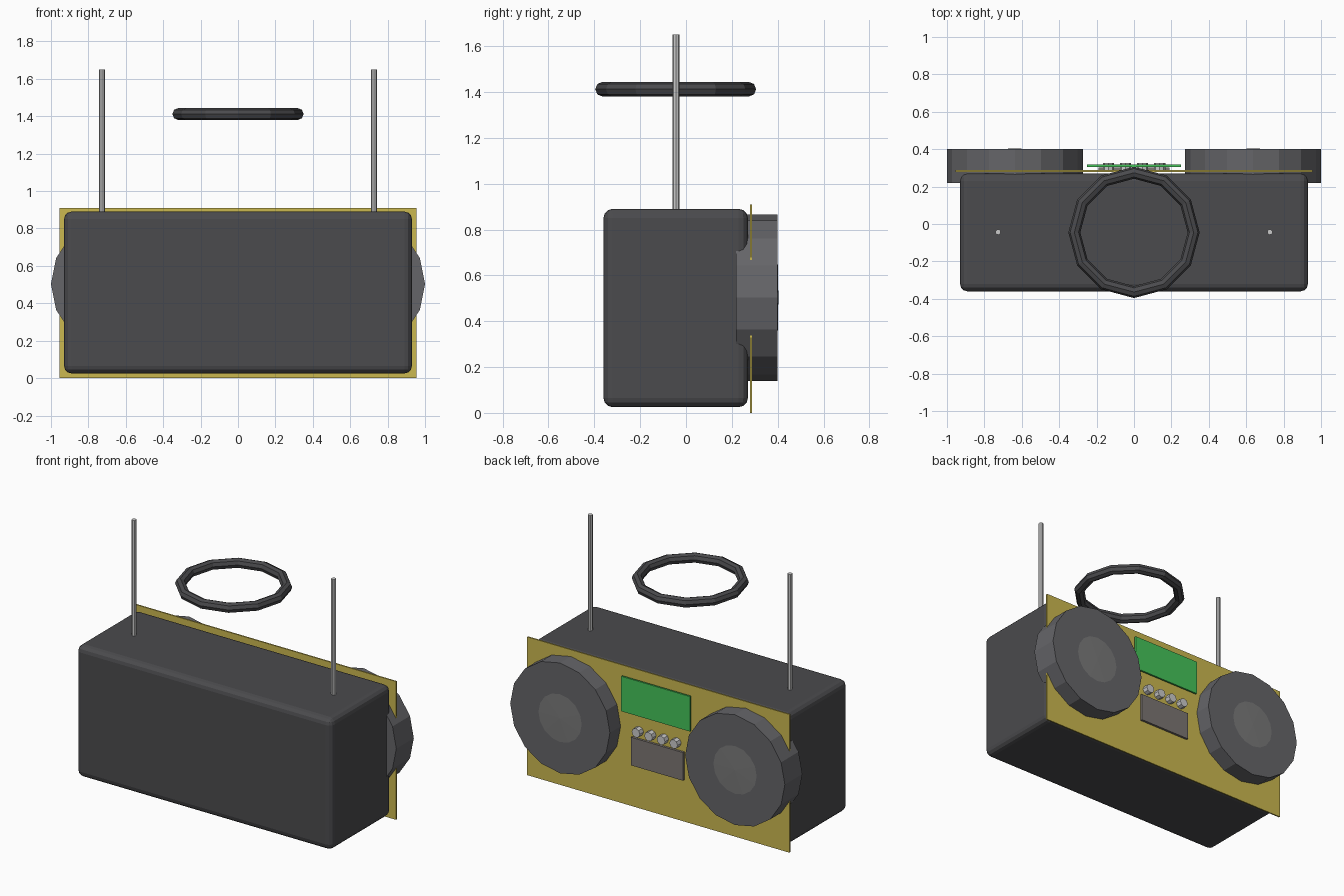
import bpy
from math import pi

if "Cube" in bpy.data.objects:
    bpy.data.objects.remove(bpy.data.objects["Cube"])


def material(name, rgb):
    m = bpy.data.materials.new(name)
    m.diffuse_color = (*rgb, 1)
    m.use_nodes = True
    m.node_tree.nodes["Principled BSDF"].inputs["Base Color"].default_value = m.diffuse_color
    return m


DARK = material("dark_plastic", (0.07, 0.07, 0.075))
SPEAKER = material("speaker_grey", (0.13, 0.13, 0.14))
CONE = material("cone_grey", (0.19, 0.19, 0.19))
GOLD = material("gold", (0.60, 0.48, 0.08))
GREEN = material("green", (0.06, 0.55, 0.10))
TAPE = material("tape_grey", (0.20, 0.18, 0.17))


def finish(name, mat):
    ob = bpy.context.object
    ob.name = name
    if mat:
        ob.data.materials.append(mat)
    return ob


def box(name, x, y, z, mat, bevel=0):
    """Box from (min, max) ranges on each axis."""
    r = (x, y, z)
    bpy.ops.mesh.primitive_cube_add(size=1, location=[(a + b) / 2 for a, b in r])
    ob = bpy.context.object
    ob.scale = [b - a for a, b in r]
    bpy.ops.object.transform_apply(location=False, rotation=False)
    if bevel:
        mod = ob.modifiers.new("rounding", 'BEVEL')
        mod.width, mod.segments = bevel, 3
    return finish(name, mat)


def disc(name, x, z, y0, y1, radius, sides, mat):
    """Cylinder lying along y."""
    bpy.ops.mesh.primitive_cylinder_add(vertices=sides, radius=radius, depth=y1 - y0,
                                        location=(x, (y0 + y1) / 2, z), rotation=(pi / 2, 0, 0))
    return finish(name, mat)


# Case and face plate
box("case", (-0.93, 0.93), (-0.36, 0.27), (0.025, 0.89), DARK, 0.04)
box("face_plate", (-0.955, 0.955), (0.279, 0.288), (0, 0.91), GOLD)

# Speakers and aerials on both sides
for side, s in (("left", -1), ("right", 1)):
    disc(side + "_speaker", s * 0.637, 0.503, 0.218, 0.40, 0.363, 16, SPEAKER)
    bpy.ops.mesh.primitive_cone_add(vertices=16, radius1=0.21, radius2=0, depth=0.004,
                                    location=(s * 0.637, 0.401, 0.503), rotation=(-pi / 2, 0, 0))
    finish(side + "_speaker_cone", CONE)
    bpy.ops.mesh.primitive_cylinder_add(vertices=8, radius=0.015, depth=0.80,
                                        location=(s * 0.727, -0.043, 1.25))
    finish(side + "_aerial", None)

# Display, tape door and knobs
box("display", (-0.25, 0.25), (0.305, 0.317), (0.62, 0.85), GREEN)
box("tape_door", (-0.19, 0.19), (0.285, 0.303), (0.275, 0.46), TAPE)
for i in range(4):
    disc(f"knob_{i + 1}", -0.137 + i * 0.0915, 0.51, 0.285, 0.326, 0.03, 8, None)

# Floating ring handle
bpy.ops.mesh.primitive_torus_add(major_segments=12, minor_segments=8, major_radius=0.319,
                                 minor_radius=0.032, location=(0, -0.045, 1.412))
finish("ring_handle", DARK)
